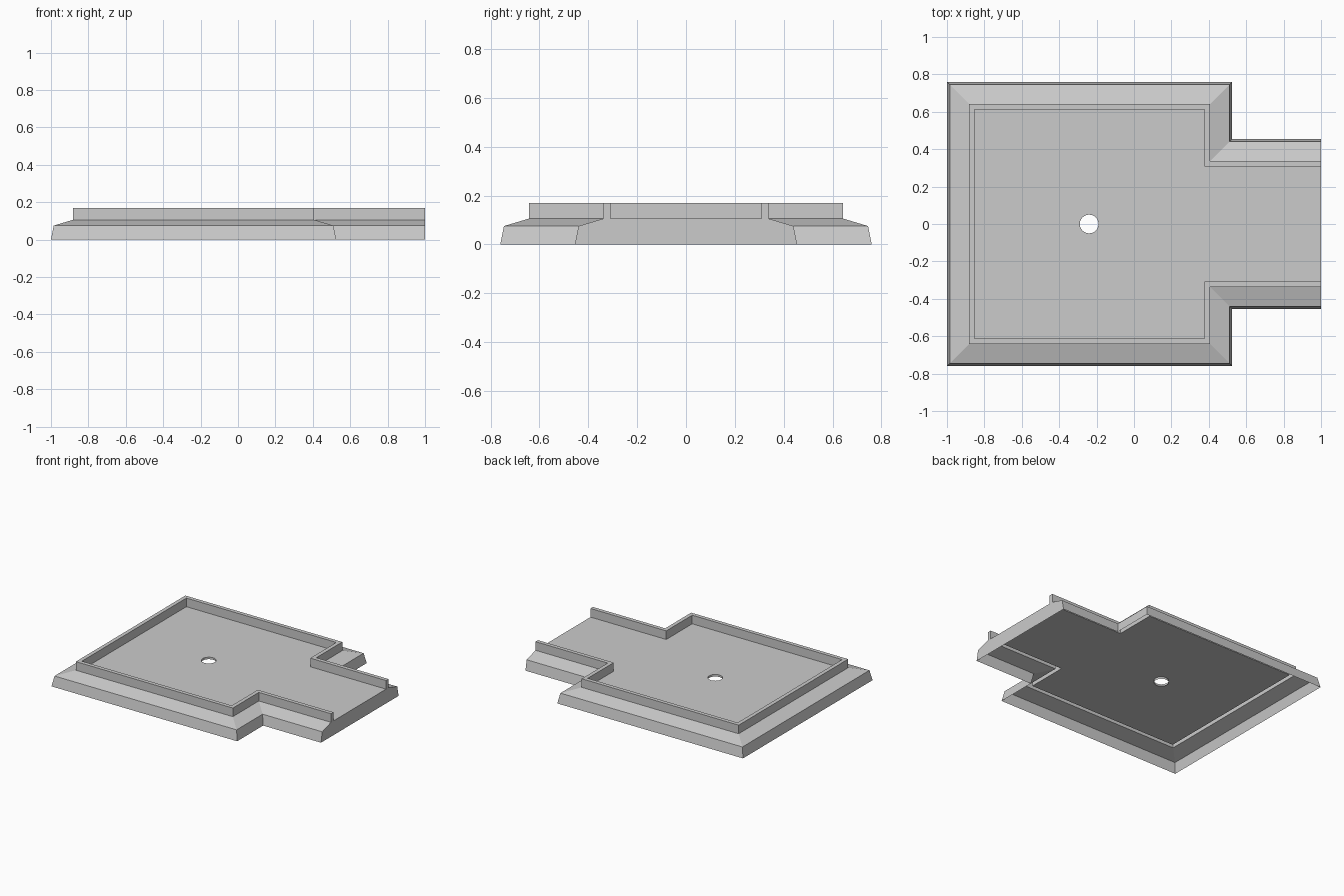
import bpy, bmesh
from math import cos, sin, tau

if "Cube" in bpy.data.objects:
    bpy.data.objects.remove(bpy.data.objects["Cube"])


def outline(inset, z):
    """T-shaped outline, open at the x = 1 end, counter-clockwise from above."""
    d = inset
    half = [(1, .455 - d), (.525 - d, .455 - d), (.525 - d, .76 - d), (-1 + d, .76 - d)]
    pts = half + [(x, -y) for x, y in reversed(half)]
    return [(x, y, z) for x, y in pts]


def finish(name, bm):
    mesh = bpy.data.meshes.new(name)
    bm.to_mesh(mesh)
    bm.free()
    obj = bpy.data.objects.new(name, mesh)
    bpy.context.collection.objects.link(obj)
    return obj


def strip(name, rings):
    """Join consecutive open outlines with quads."""
    bm = bmesh.new()
    loops = [[bm.verts.new(p) for p in r] for r in rings]
    for a, b in zip(loops, loops[1:]):
        for i in range(len(a) - 1):
            bm.faces.new((a[i], a[i + 1], b[i + 1], b[i]))
    return finish(name, bm)


# Cross-section of the border: inset from the outer edge, height
section = [(0, 0), (.015, .075), (.118, .106), (.118, .17), (.147, .17), (.147, .106)]
rings = [outline(d, z) for d, z in section]

# Sloping outer skirt and the upright rim, both hollow from below
strip("skirt", rings[:3])
strip("rim", rings[2:])

# Flat panel closing the open end
bm = bmesh.new()
profile = [r[0] for r in rings] + [r[-1] for r in reversed(rings)]
bm.faces.new([bm.verts.new(p) for p in profile])
finish("end_panel", bm)

# Floor with a round drain hole and its short lip
bm = bmesh.new()
n, cx, r, z = 32, -.24, .05, .106
border = [bm.verts.new(p) for p in rings[-1]]
circle = [bm.verts.new((cx + r * cos(tau * i / n), r * sin(tau * i / n), z)) for i in range(n)]
edges = [bm.edges.new((loop[i - 1], loop[i])) for loop in (border, circle) for i in range(len(loop))]
bmesh.ops.triangle_fill(bm, edges=edges, use_beauty=True, normal=(0, 0, 1))
for f in bm.faces:
    f.normal_update()
    if f.normal.z < 0:
        f.normal_flip()
lower = [bm.verts.new((v.co.x, v.co.y, z - .015)) for v in circle]
for i in range(n):
    bm.faces.new((circle[i - 1], circle[i], lower[i], lower[i - 1]))
finish("floor", bm)
